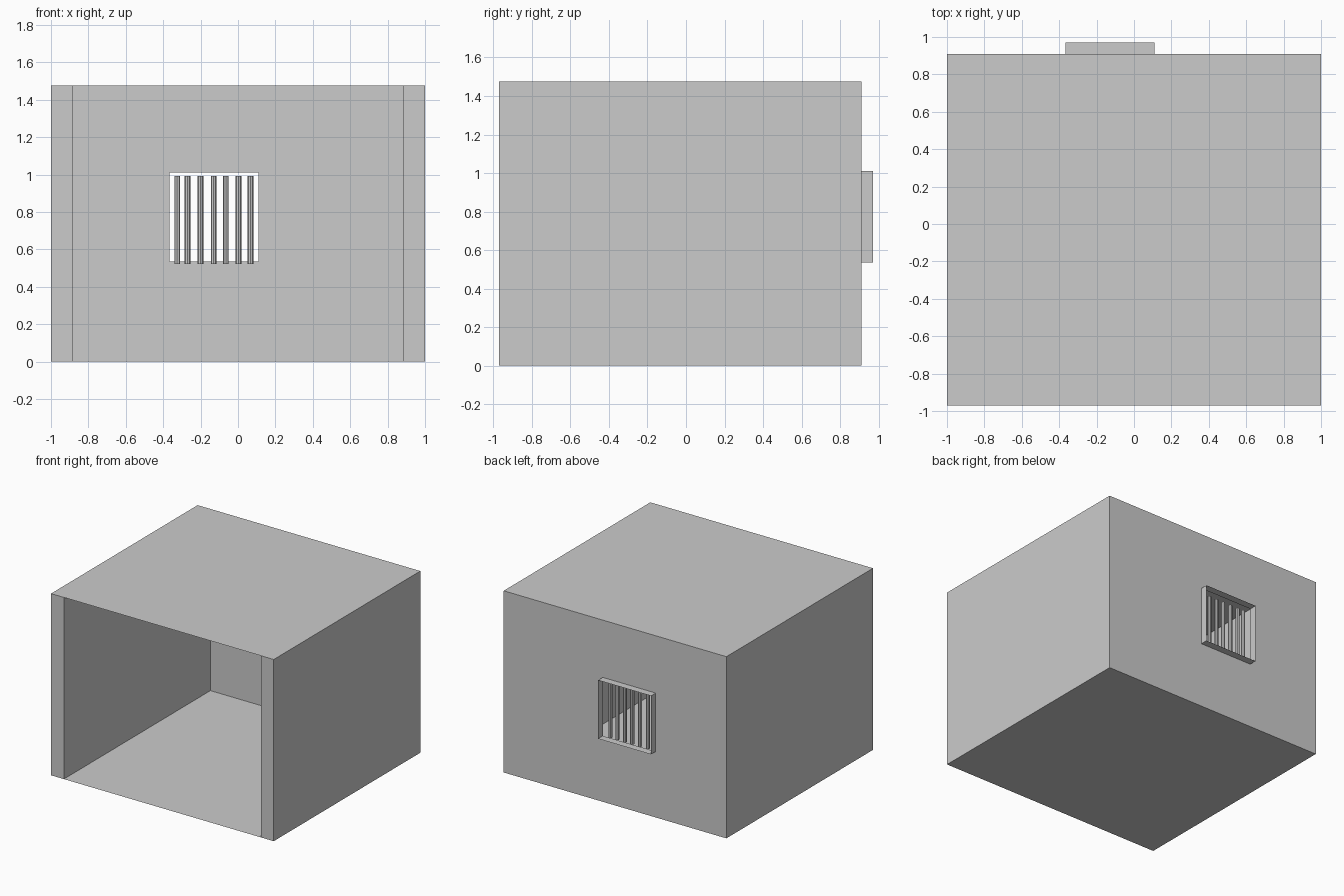
import bpy, bmesh

if "Cube" in bpy.data.objects:
    bpy.data.objects.remove(bpy.data.objects["Cube"])

X, Y0, Y1, H = 1.0, -0.97, 0.91, 1.475     # room shell limits
XI = 0.885                                 # inner side of the side walls
WX0, WX1, WZ0, WZ1 = -0.365, 0.11, 0.535, 1.01   # window opening
FRAME_Y = 0.97                             # outer rim of window frame


def make_object(name, build):
    bm = bmesh.new()
    build(bm)
    mesh = bpy.data.meshes.new(name)
    bm.to_mesh(mesh)
    bm.free()
    ob = bpy.data.objects.new(name, mesh)
    bpy.context.collection.objects.link(ob)
    return ob


def strip(bm, a, b, closed):
    """Quads between two matching rows of points."""
    va, vb = [bm.verts.new(p) for p in a], [bm.verts.new(p) for p in b]
    n = len(a)
    for i in range(n if closed else n - 1):
        j = (i + 1) % n
        bm.faces.new((va[i], va[j], vb[j], vb[i]))


def rect(x0, x1, z0, z1, y):
    return [(x0, y, z0), (x1, y, z0), (x1, y, z1), (x0, y, z1)]


def slab(z, up):
    pts = [(-X, Y0, z), (X, Y0, z), (X, Y1, z), (-X, Y1, z)]
    return lambda bm: bm.faces.new([bm.verts.new(p) for p in (pts if up else pts[::-1])])


# floor and roof sheets
make_object("floor", slab(0, False))
make_object("roof", slab(H, True))

# thick side wall, mirrored to the other side
profile = [(XI, Y1), (XI, Y0), (X, Y0), (X, Y1)]
wall = make_object("side_walls", lambda bm: strip(
    bm, [(x, y, 0) for x, y in profile], [(x, y, H) for x, y in profile], False))
mirror = wall.modifiers.new("mirror", 'MIRROR')
mirror.use_axis = (True, False, False)

# back wall with a square opening
opening = rect(WX0, WX1, WZ0, WZ1, Y1)
make_object("back_wall", lambda bm: strip(bm, opening, rect(-X, X, 0, H, Y1), True))

# thin window frame sticking out at the back
make_object("window_frame", lambda bm: strip(
    bm, rect(WX0, WX1, WZ0, WZ1, FRAME_Y), opening, True))

# row of window bars standing just inside the wall
for i, x in enumerate((-0.325, -0.27, -0.20, -0.13, -0.065, 0.003, 0.067)):
    bpy.ops.mesh.primitive_cylinder_add(
        vertices=8, radius=0.0155, depth=0.47, location=(x, 0.875, 0.757))
    bpy.context.object.name = f"window_bar_{i + 1}"
